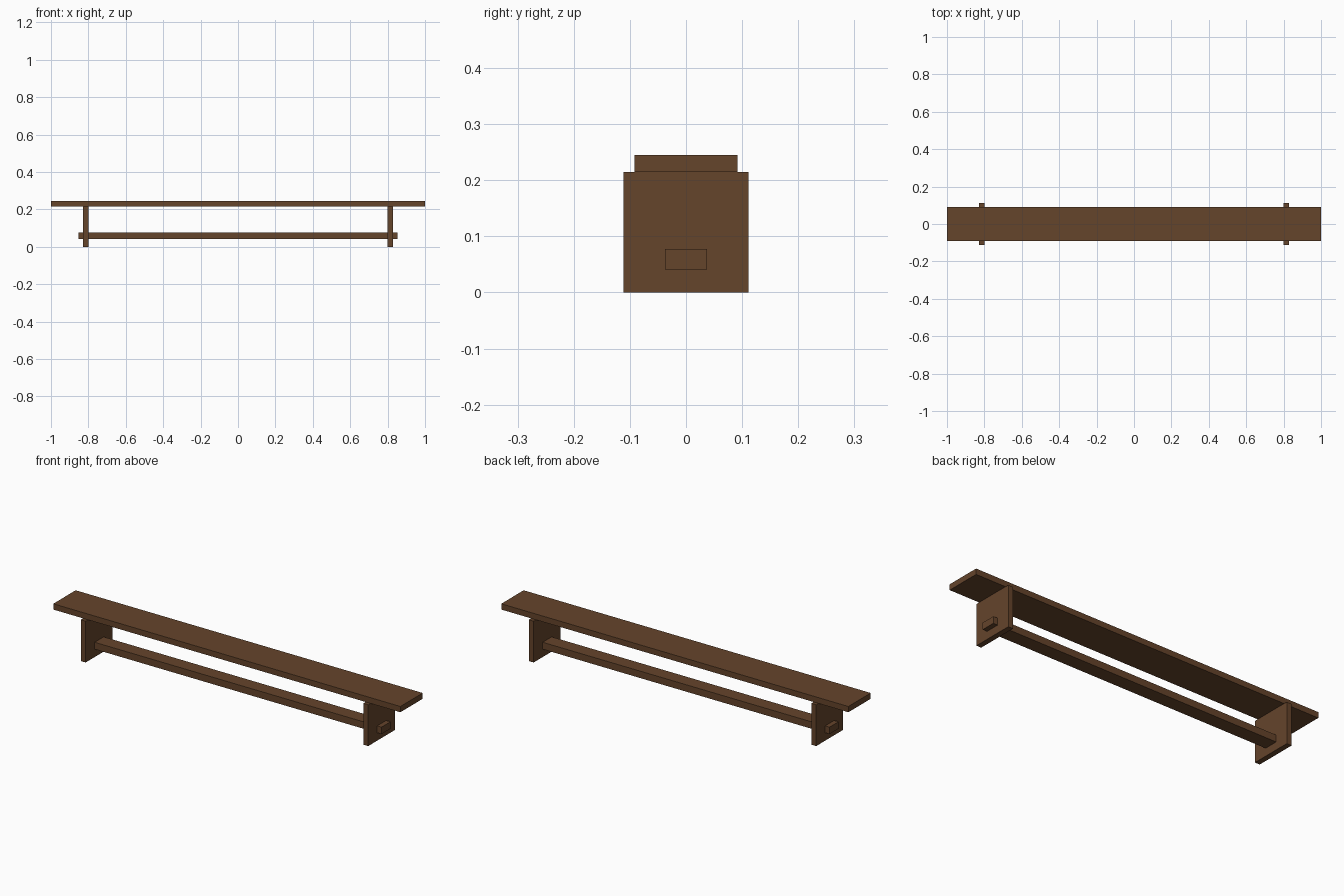
import bpy

cube = bpy.data.objects.get("Cube")
if cube:
    bpy.data.objects.remove(cube, do_unlink=True)

# Single wood colour
wood = bpy.data.materials.new("brown_wood")
wood.use_nodes = True
colour = (0.13, 0.058, 0.024, 1)
wood.diffuse_color = colour
wood.node_tree.nodes["Principled BSDF"].inputs["Base Color"].default_value = colour


def board(name, x, width, depth, bottom, top):
    """Rectangular board centred on y = 0."""
    bpy.ops.mesh.primitive_cube_add(size=1, location=(x, 0, (bottom + top) / 2))
    obj = bpy.context.object
    obj.name = name
    obj.scale = (width, depth, top - bottom)
    bpy.ops.object.transform_apply(location=False, rotation=False, scale=True)
    obj.data.materials.append(wood)
    return obj


# Long seat plank
board("seat", 0, 2.0, 0.184, 0.215, 0.245)

# Upright end panels, wider than the seat
for side, sign in (("left", 1), ("right", -1)):
    board(side + "_leg_panel", sign * 0.814, 0.028, 0.222, 0, 0.215)

# Stretcher whose tenons pass through both panels
board("stretcher", 0, 1.706, 0.074, 0.041, 0.077)
